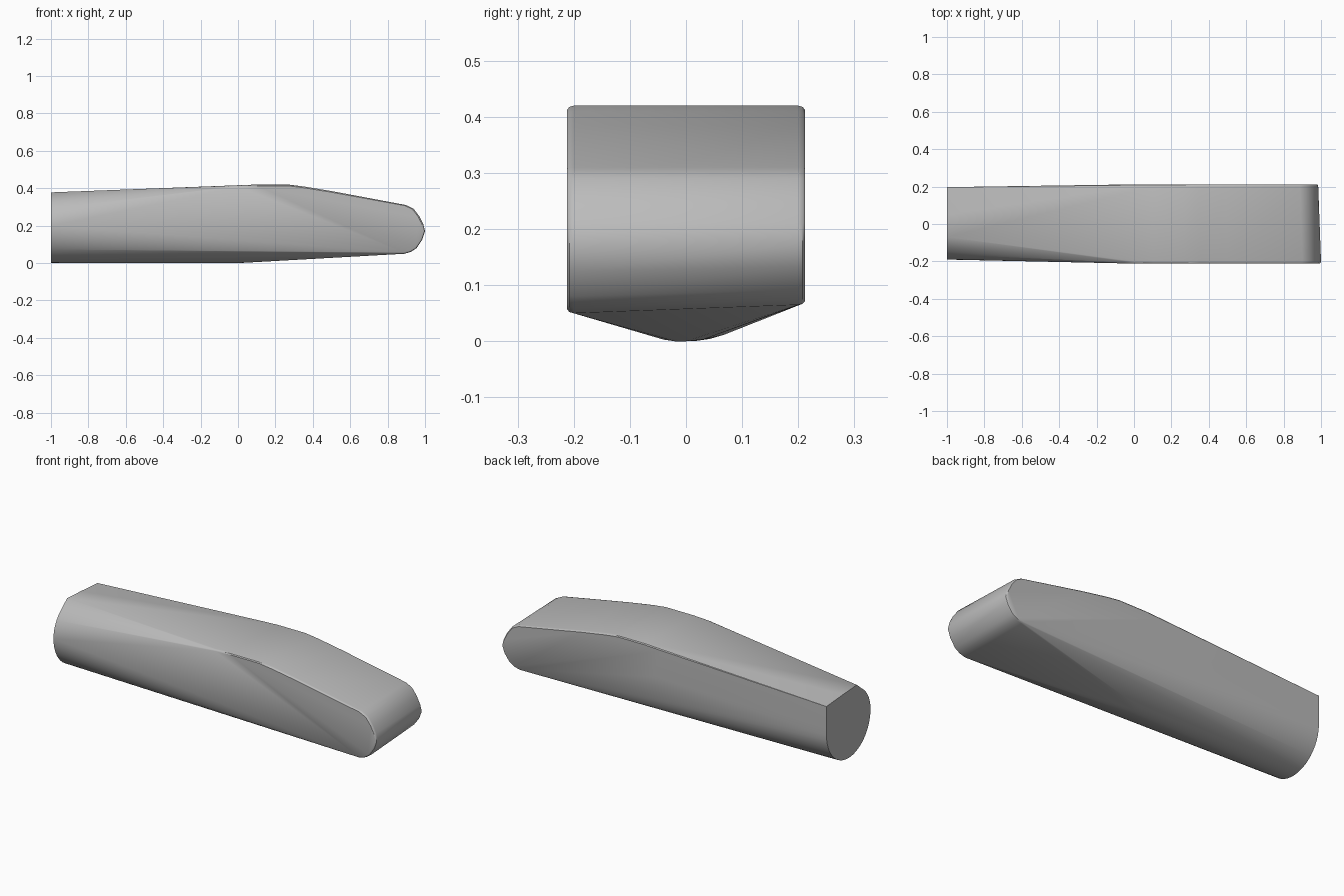
import bpy, bmesh, math

cube = bpy.data.objects.get("Cube")
if cube:
    bpy.data.objects.remove(cube, do_unlink=True)

grey = bpy.data.materials.new("plain_grey")
grey.use_nodes = True
colour = (0.5, 0.5, 0.5, 1)
grey.diffuse_color = colour
grey.node_tree.nodes["Principled BSDF"].inputs["Base Color"].default_value = colour

# Side outline of the broad nose half, as (x, z)
outline = [(0.0, 0.415), (0.1, 0.42), (0.27, 0.42), (0.35, 0.41), (0.5, 0.385),
           (0.9, 0.31), (0.94, 0.29), (0.97, 0.25), (0.99, 0.21), (1.0, 0.17),
           (0.985, 0.125), (0.955, 0.08), (0.925, 0.06), (0.89, 0.05)]


def side(points, y, sign, inset):
    """Outer face ring, plus a full-size ring just inside it for a soft edge."""
    rings = []
    for depth, shrink in ((0, inset), (0.004, inset * 0.3), (0.012, 0)):
        k = 1 - shrink / 0.2
        for x, z in points:
            rings.append((0.45 + (x - 0.45) * (1 - shrink / 0.55),
                          sign * (y - depth), 0.23 + (z - 0.23) * k))
    return rings


back = [(x - 0.015 * max(0, x), z + 0.02 * max(0, 1 - z / 0.2)) for x, z in outline]
points = side(outline, 0.212, -1, 0.008)
points += side(back + [(0.05, 0.25)], 0.212, 1, 0.008)

# Tail section: flat back and top, rounded front and underside
tail = [(0.197, 0.36), (0.197, 0.24), (-0.07, 0.378), (0.05, 0.371)]
for i in range(33):
    a = math.radians(110 + 250 * i / 32)
    rise = 0.178 if math.sin(a) > 0 else 0.2
    tail.append((0.003 + 0.193 * math.cos(a), 0.2 + rise * math.sin(a)))
points += [(-1, y, z) for y, z in tail]

# Keel running level under the tail half
points += [(0, y, z) for y, z in ((-0.04, 0.003), (-0.02, 0), (0, 0), (0.03, 0.003))]

# Body shell stretched over all sections
bm = bmesh.new()
for p in points:
    bm.verts.new(p)
hull = bmesh.ops.convex_hull(bm, input=bm.verts)
loose = {g for g in hull["geom_interior"] + hull["geom_unused"]
         if isinstance(g, bmesh.types.BMVert)}
bmesh.ops.delete(bm, geom=list(loose), context="VERTS")
bmesh.ops.dissolve_limit(bm, angle_limit=0.01, verts=bm.verts, edges=bm.edges)
bmesh.ops.recalc_face_normals(bm, faces=bm.faces)
mesh = bpy.data.meshes.new("tapered_body")
bm.to_mesh(mesh)
bm.free()
mesh.materials.append(grey)
body = bpy.data.objects.new("tapered_body", mesh)
bpy.context.collection.objects.link(body)
bpy.context.view_layer.objects.active = body
body.select_set(True)
bpy.ops.object.shade_smooth_by_angle(angle=math.radians(35))
